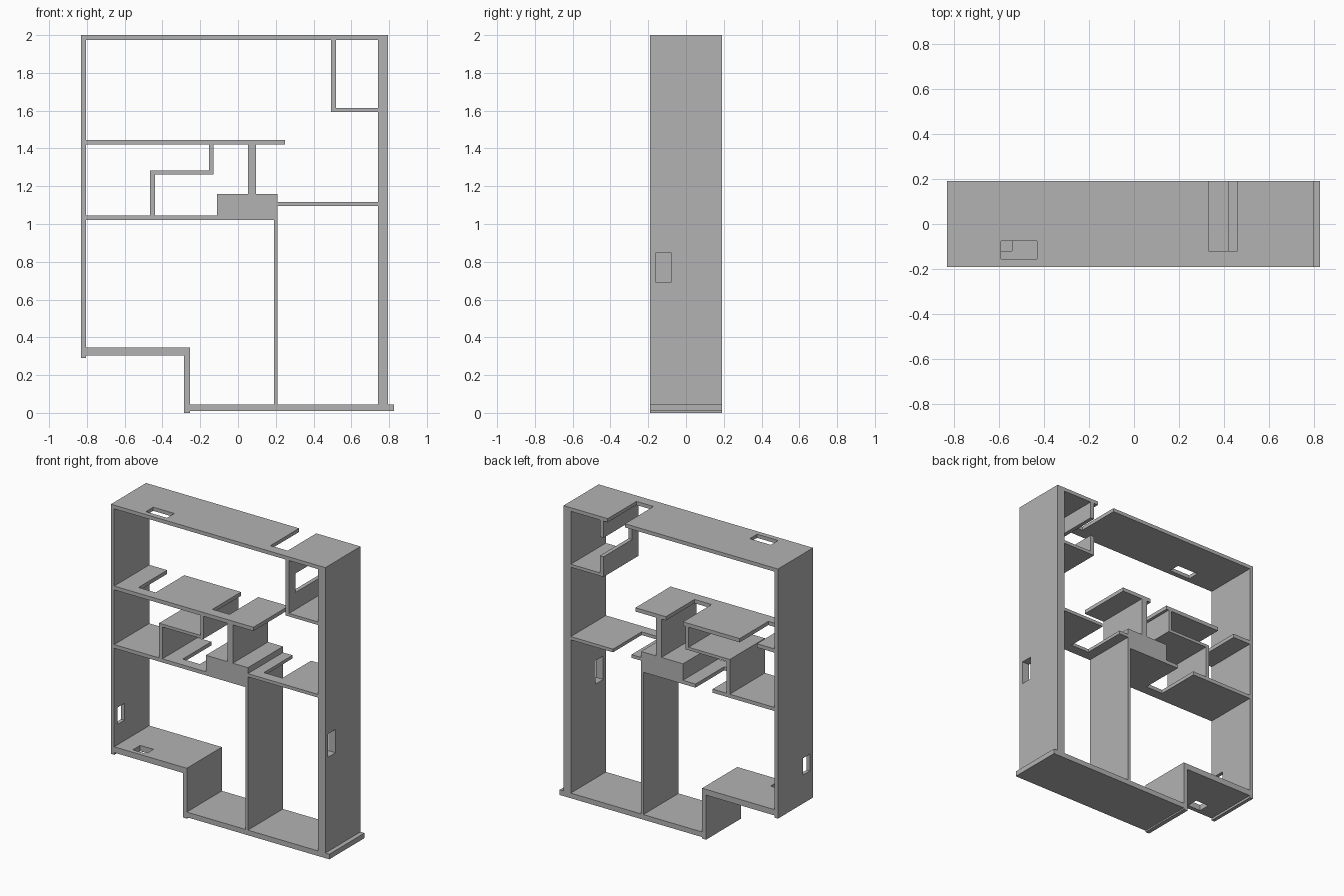
import bpy
import bmesh
from mathutils import Vector

old = bpy.data.objects.get("Cube")
if old:
    bpy.data.objects.remove(old, do_unlink=True)

grey = bpy.data.materials.new("plain grey")
grey.use_nodes = True
colour = (0.45, 0.45, 0.45, 1)
grey.diffuse_color = colour
grey.node_tree.nodes["Principled BSDF"].inputs["Base Color"].default_value = colour

FRONT, BACK = -0.19, 0.19
STAIR = -0.12          # stair openings run from here to the back


def panel(name, upright, base, top, start, end, cuts=()):
    """Full-depth plate from base to top in thickness and start to end in
    length (z if upright, else x). Cuts are (start, end, front, back)."""
    us = sorted({start, end, *[u for c in cuts for u in c[:2]]})
    vs = sorted({FRONT, BACK, *[v for c in cuts for v in c[2:]]})

    def place(u, v):
        return Vector((base, v, u) if upright else (u, v, base))

    bm = bmesh.new()
    for u0, u1 in zip(us, us[1:]):
        for v0, v1 in zip(vs, vs[1:]):
            if any(c[0] <= u0 < c[1] and c[2] <= v0 < c[3] for c in cuts):
                continue
            corners = ((u0, v0), (u1, v0), (u1, v1), (u0, v1))
            bm.faces.new([bm.verts.new(place(u, v)) for u, v in corners])
    bmesh.ops.remove_doubles(bm, verts=bm.verts, dist=0.0001)
    # Thicken the sheet into a closed plate
    grown = bmesh.ops.extrude_face_region(bm, geom=bm.faces[:], use_keep_orig=True)
    moved = [g for g in grown["geom"] if isinstance(g, bmesh.types.BMVert)]
    thick = top - base
    bmesh.ops.translate(bm, verts=moved, vec=(thick, 0, 0) if upright else (0, 0, thick))
    bmesh.ops.recalc_face_normals(bm, faces=bm.faces)
    mesh = bpy.data.meshes.new(name)
    bm.to_mesh(mesh)
    bm.free()
    mesh.materials.append(grey)
    obj = bpy.data.objects.new(name, mesh)
    bpy.context.collection.objects.link(obj)


def wall(name, x0, x1, z0, z1, cuts=()):
    panel(name, True, x0, x1, z0, z1, cuts)


def floor(name, z0, z1, x0, x1, cuts=()):
    panel(name, False, z0, z1, x0, x1, cuts)


def stair(x0, x1):
    return (x0, x1, STAIR, BACK)


# Outer shell
wall("left_outer_wall", -0.83, -0.805, 0.29, 1.975, [(0.485, 0.60, -0.155, -0.08)])
wall("right_outer_wall", 0.74, 0.795, 0.045, 1.975, [(0.69, 0.85, -0.16, -0.08)])
floor("roof", 1.975, 2.0, -0.83, 0.795,
      [(-0.59, -0.43, -0.155, -0.075), stair(0.33, 0.46)])

# Ground level and its step
floor("ground_floor", 0.01, 0.045, -0.255, 0.825)
wall("step_wall", -0.285, -0.255, 0, 0.305)
floor("raised_floor", 0.305, 0.345, -0.805, -0.255, [(-0.685, -0.585, -0.16, -0.08)])
wall("ground_partition", 0.19, 0.208, 0.045, 1.02)

# Middle level
floor("middle_floor", 1.02, 1.045, -0.805, -0.11, [stair(-0.335, -0.205)])
floor("solid_block", 1.02, 1.158, -0.11, 0.208)
floor("right_middle_floor", 1.095, 1.117, 0.208, 0.74, [stair(0.28, 0.42)])
wall("block_partition", 0.053, 0.094, 1.158, 1.42)

# Stepped inner room
wall("lower_room_wall", -0.465, -0.44, 1.045, 1.263)
floor("room_ceiling", 1.263, 1.283, -0.465, -0.13)
wall("upper_room_wall", -0.153, -0.13, 1.283, 1.42)

# Upper level
floor("upper_floor", 1.42, 1.446, -0.805, 0.25, [stair(-0.67, -0.54), stair(-0.11, 0.02)])

# Hanging corner room
wall("corner_room_wall", 0.492, 0.52, 1.592, 1.975, [stair(1.73, 1.86)])
floor("corner_room_floor", 1.592, 1.613, 0.52, 0.74)
